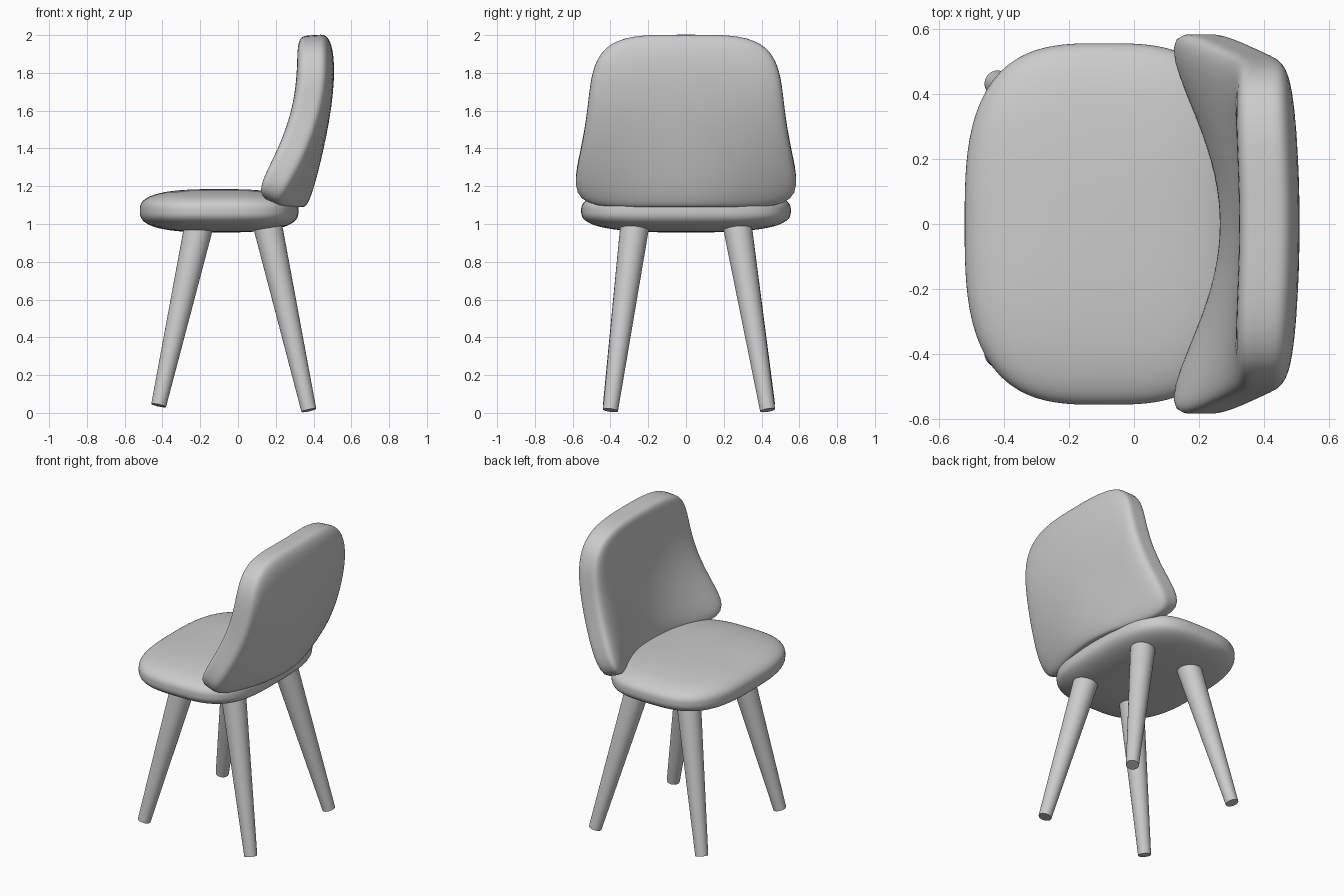
import bpy, bmesh
from math import cos, sin, tau
from mathutils import Vector

if "Cube" in bpy.data.objects:
    bpy.data.objects.remove(bpy.data.objects["Cube"])


def finish(bm, name, angle=None):
    bmesh.ops.recalc_face_normals(bm, faces=bm.faces)
    for f in bm.faces:
        f.smooth = True
    me = bpy.data.meshes.new(name)
    bm.to_mesh(me)
    bm.free()
    ob = bpy.data.objects.new(name, me)
    bpy.context.collection.objects.link(ob)
    if angle:
        bpy.context.view_layer.objects.active = ob
        ob.select_set(True)
        bpy.ops.object.shade_smooth_by_angle(angle=angle)
        ob.select_set(False)


def cushion(name, place, m, n_pos, n_neg, steps=20, sides=96):
    """Superelliptic pillow in (u, v, w), shaped by place(u, v, w)."""
    bm = bmesh.new()
    radii = [1 - (1 - i / steps) ** 4 for i in range(1, steps + 1)]
    levels = [(r, (1 - r ** m) ** (1 / m)) for r in radii]
    levels += [(r, -h) for r, h in reversed(levels[:-1])]
    rings = []
    for r, h in levels:
        ring = []
        for k in range(sides):
            c, s = cos(tau * k / sides), sin(tau * k / sides)
            n = n_pos if s >= 0 else n_neg
            q = r * (abs(c) ** n + abs(s) ** n) ** (-1 / n)
            ring.append(bm.verts.new(place(q * c, q * s, h)))
        rings.append(ring)
    for a, b in zip(rings, rings[1:]):
        for k in range(sides):
            j = (k + 1) % sides
            bm.faces.new((a[k], a[j], b[j], b[k]))
    for ring, h in ((rings[0], 1), (rings[-1], -1)):
        pole = bm.verts.new(place(0, 0, h))
        for k in range(sides):
            bm.faces.new((pole, ring[k], ring[(k + 1) % sides]))
    finish(bm, name)


# Seat: u across y, v along x
def seat_shape(u, v, w):
    return (-0.10 + 0.42 * v, 0.555 * u, 1.07 + 0.115 * w)


# Backrest: u across y, v up, w through the thickness; wraps forward low down
def back_shape(u, v, w):
    low = (1 - v) / 2
    bow = 0.2 * low ** 2.5 + 0.025
    x = 0.398 + 0.064 * v - 0.043 * v * v - 0.019 * v ** 3
    x -= bow * u * u * (1.3 - 0.45 * u * u)
    half = 0.1 - 0.035 * low * (1 - u * u)
    width = 0.53 - 0.065 * v + 0.04 * v * v
    tilt = 0.17 - 0.24 * v
    return (x + half * w, width * u, 1.55 + 0.45 * v - half * w * tilt)


cushion("seat", seat_shape, 2.8, 3.3, 3.0)
cushion("backrest", back_shape, 5, 4, 6)


# Tapered splayed legs
def leg(name, foot, top):
    foot, top = Vector(foot), Vector(top)
    axis = top - foot
    bm = bmesh.new()
    bmesh.ops.create_cone(bm, cap_ends=True, segments=32, radius1=0.04,
                          radius2=0.077, depth=axis.length)
    bm.transform(axis.to_track_quat('Z', 'Y').to_matrix().to_4x4())
    bmesh.ops.translate(bm, verts=bm.verts, vec=(foot + top) / 2)
    finish(bm, name, 0.6)


for side, y_foot, y_top in (("left", 0.432, 0.27), ("right", -0.40, -0.27)):
    leg("front_leg_" + side, (-0.42, y_foot, 0.04), (-0.205, y_top, 1.0))
    leg("back_leg_" + side, (0.375, y_foot, 0.014), (0.155, y_top, 1.0))
